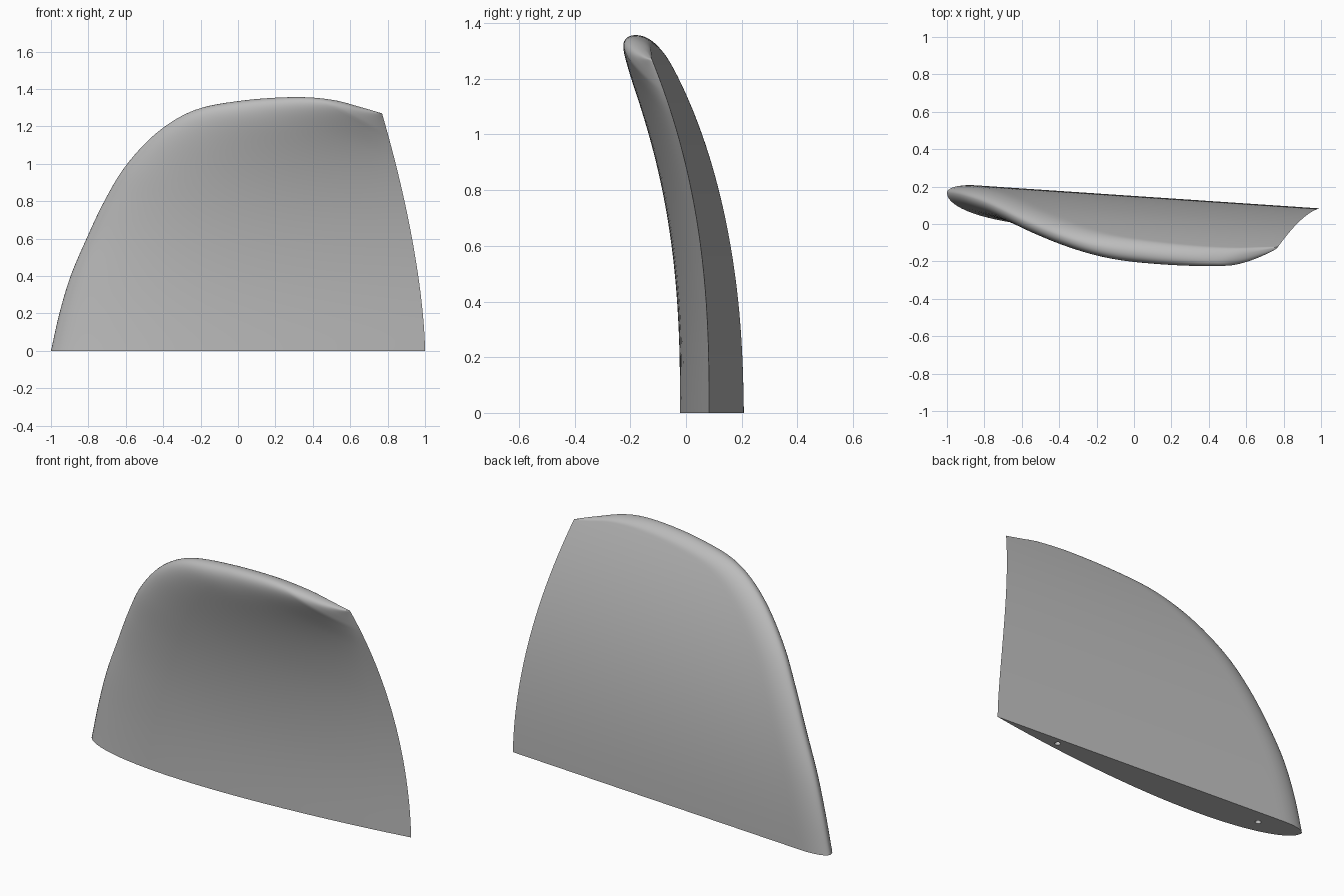
import bpy, bmesh, math
from mathutils import Vector

cube = bpy.data.objects.get("Cube")
if cube:
    bpy.data.objects.remove(cube, do_unlink=True)

ROWS, COLS = 72, 30

# Outline from the base of the leading edge, over the top, to the rear tip (x, z)
EDGE = [(-1, 0), (-.955, .2), (-.895, .4), (-.81, .6), (-.715, .8), (-.6, .99),
        (-.43, 1.17), (-.23, 1.288), (.02, 1.338), (.3, 1.357), (.5, 1.343),
        (.65, 1.305), (.77, 1.27)]
# Height on the trailing edge that each outline point is joined to
TAIL_Z = [0, .15, .3, .44, .58, .71, .83, .93, 1.02, 1.1, 1.17, 1.225, 1.27]


def spline(pts, t):
    """Catmull-Rom curve through the points, t from 0 to 1."""
    f = t * (len(pts) - 1)
    i = min(int(f), len(pts) - 2)
    f -= i
    b, c = pts[i], pts[i + 1]
    a = pts[i - 1] if i else b * 2 - c
    d = pts[i + 2] if i + 2 < len(pts) else c * 2 - b
    return b + (c - a) * (f / 2) + (a * 2 - b * 5 + c * 4 - d) * (f * f / 2) \
        + (b * 3 - a - c * 3 + d) * (f ** 3 / 2)


def back_y(x, z):
    """Flat, canted inner face that bends forward with height."""
    return .15 - .067 * x - .123 * max(z, 0) ** 2.45


def foil(s):
    """Rounded-nose foil thickness, 0 to 1, along the chord."""
    return max(0, 2.969 * math.sqrt(s) - 1.26 * s - 3.516 * s ** 2
               + 2.843 * s ** 3 - 1.036 * s ** 4)


def section(t):
    """Closed ring of points for one foil section."""
    nose_pt = spline([Vector(p) for p in EDGE], t)
    tz = spline([Vector((z, 0)) for z in TAIL_Z], t).x
    tail_pt = Vector((1 - .23 * (max(tz, 0) / 1.27) ** 1.6, tz))
    chord = (tail_pt - nose_pt).length
    k = math.sqrt(chord / 2)
    nose = .05 * min(1, chord / .4)
    front, back = [], []
    for j in range(COLS + 1):
        s = (j / COLS) ** 2
        x, z = nose_pt.lerp(tail_pt, s)
        y = back_y(x, z)
        u = min(1, s * chord / (.15 * k + 1e-6))
        front.append((x, y - nose * (1 - s * s) - .148 * k ** 1.3 * foil(s), z))
        back.append((x, y - nose * (1 - math.sqrt(1 - (1 - u) ** 2)), z))
    front[-1] = back[-1]
    return front[::-1] + back[1:-1]


# Fin body: loft of foil sections closing at the rear tip
bm = bmesh.new()
rings = [[bm.verts.new(p) for p in section(i / ROWS)] for i in range(ROWS + 1)]
n = len(rings[0])
for lower, upper in zip(rings, rings[1:]):
    for j in range(n):
        m = (j + 1) % n
        bm.faces.new((lower[j], lower[m], upper[m], upper[j]))
bm.faces.new(rings[0])
bmesh.ops.remove_doubles(bm, verts=bm.verts, dist=.0004)
bmesh.ops.recalc_face_normals(bm, faces=bm.faces)
mesh = bpy.data.meshes.new("fin")
bm.to_mesh(mesh)
bm.free()
fin = bpy.data.objects.new("fin", mesh)
bpy.context.collection.objects.link(fin)

# Plain grey plastic
grey = bpy.data.materials.new("grey")
grey.use_nodes = True
color = (.5, .5, .5, 1)
grey.diffuse_color = color
grey.node_tree.nodes["Principled BSDF"].inputs["Base Color"].default_value = color
mesh.materials.append(grey)

# Two mounting pin holes in the base
for x, y in ((.58, .07), (-.75, .115)):
    bpy.ops.mesh.primitive_cylinder_add(vertices=24, radius=.016, depth=.2,
                                        location=(x, y, 0))
    cutter = bpy.context.object
    cutter.name = "pin_hole_cutter"
    cutter.hide_render = True
    cutter.data.materials.append(grey)
    mod = fin.modifiers.new("pin_hole", 'BOOLEAN')
    mod.operation = 'DIFFERENCE'
    mod.solver = 'EXACT'
    mod.object = cutter
    bpy.context.view_layer.objects.active = fin
    bpy.ops.object.modifier_apply(modifier=mod.name)
    bpy.data.objects.remove(cutter, do_unlink=True)

# Smooth skin with crisp base and trailing edge
bpy.ops.object.select_all(action='DESELECT')
fin.select_set(True)
bpy.context.view_layer.objects.active = fin
bpy.ops.object.shade_smooth_by_angle(angle=math.radians(40))
